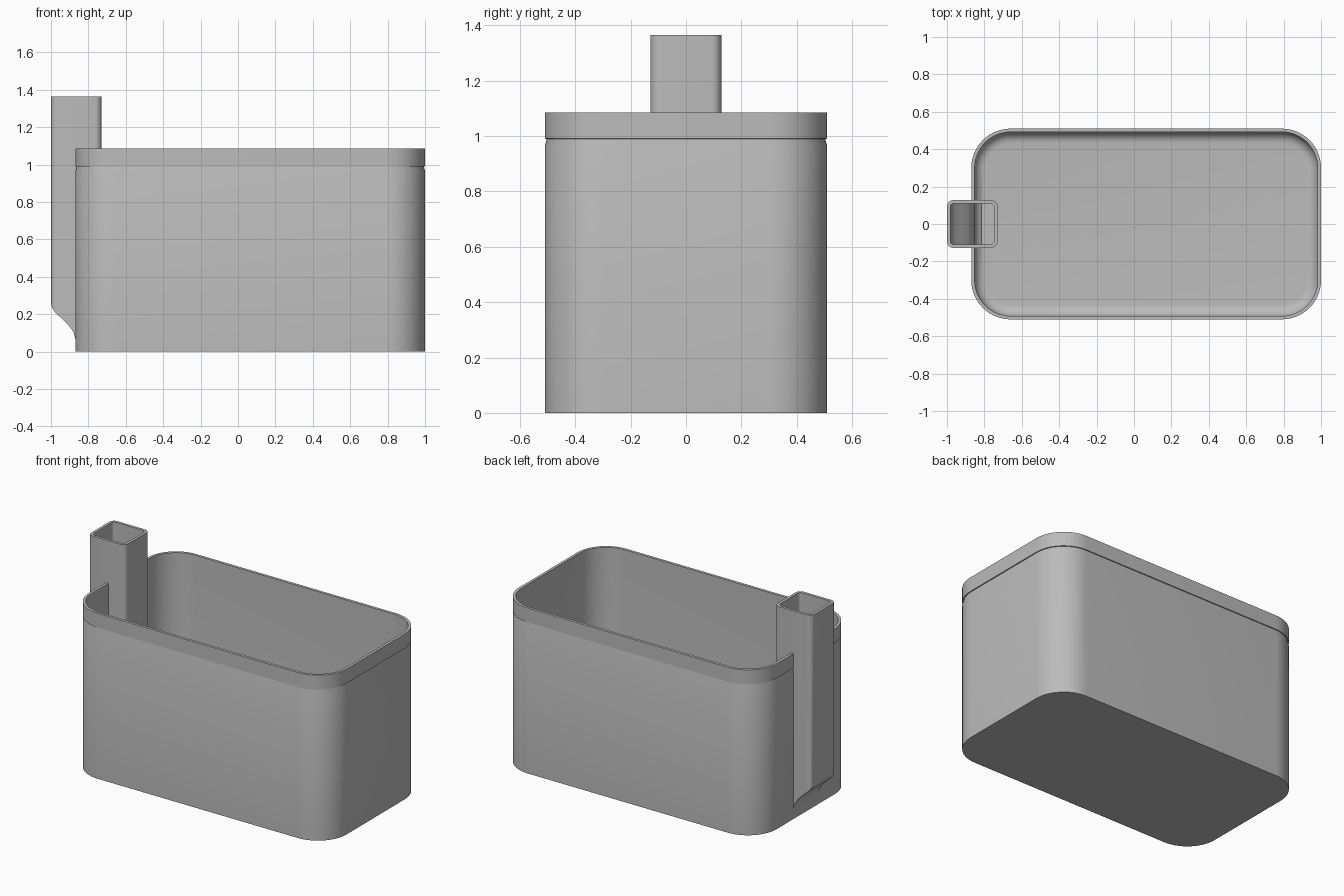
import bpy, bmesh, math

if "Cube" in bpy.data.objects:
    bpy.data.objects.remove(bpy.data.objects["Cube"])

grey = bpy.data.materials.new("plain grey")
grey.diffuse_color = (0.5, 0.5, 0.5, 1)
grey.use_nodes = True
grey.node_tree.nodes["Principled BSDF"].inputs["Base Color"].default_value = grey.diffuse_color


def rounded_rect(x0, x1, y0, y1, r, n=14):
    """Counter-clockwise outline of a rectangle with round corners."""
    pts = []
    corners = [(x1 - r, y1 - r), (x0 + r, y1 - r), (x0 + r, y0 + r), (x1 - r, y0 + r)]
    for k, (cx, cy) in enumerate(corners):
        for i in range(n + 1):
            a = math.pi / 2 * (k + i / n)
            pts.append((cx + r * math.cos(a), cy + r * math.sin(a)))
    return pts


def loft(name, rings):
    """Closed solid through equal-length rings of 3D points."""
    bm = bmesh.new()
    rows = [[bm.verts.new(p) for p in ring] for ring in rings]
    n = len(rows[0])
    for a, b in zip(rows, rows[1:]):
        for i in range(n):
            j = (i + 1) % n
            bm.faces.new((a[i], a[j], b[j], b[i]))
    bm.faces.new(rows[0][::-1])
    bm.faces.new(rows[-1])
    bmesh.ops.recalc_face_normals(bm, faces=bm.faces)
    me = bpy.data.meshes.new(name)
    bm.to_mesh(me)
    bm.free()
    ob = bpy.data.objects.new(name, me)
    me.materials.append(grey)
    bpy.context.collection.objects.link(ob)
    return ob


def combine(ob, other, operation):
    """Apply a boolean and discard the helper."""
    mod = ob.modifiers.new(operation.lower(), 'BOOLEAN')
    mod.object, mod.operation, mod.solver = other, operation, 'EXACT'
    bpy.context.view_layer.update()
    dg = bpy.context.evaluated_depsgraph_get()
    me = bpy.data.meshes.new_from_object(ob.evaluated_get(dg))
    ob.modifiers.clear()
    ob.data = me
    bpy.data.objects.remove(other)


def tub_ring(inset, z):
    return [(x, y, z) for x, y in rounded_rect(
        -0.87 + inset, 1 - inset, -0.51 + inset, 0.51 - inset, 0.21 - inset)]


def chute_solid(name, profile, x0, x1, half, r):
    """Side profile pushed across y, trimmed to a rounded square column."""
    ob = loft(name, [[(x, y, z) for x, z in profile] for y in (-0.3, 0.3)])
    outline = rounded_rect(x0, x1, -half, half, r, 6)
    column = loft("column", [[(x, y, z) for x, y in outline] for z in (-0.5, 2)])
    combine(ob, column, 'INTERSECT')
    return ob


# Tub body with a shallow groove below the rim band
tub = loft("tub", [tub_ring(i, z) for i, z in (
    (0, 0), (0, 0.965), (0.006, 0.985), (0.006, 0.99), (0, 0.991), (0, 1.085))])

# Hollow inside, rounded where the walls meet the floor
WALL, FLOOR, FILLET = 0.018, 0.02, 0.06
hollow = []
for i in range(9):
    a = math.pi / 2 * i / 8
    hollow.append(tub_ring(WALL + FILLET * (1 - math.sin(a)),
                           FLOOR + FILLET * (1 - math.cos(a))))
hollow.append(tub_ring(WALL, 1.3))
combine(tub, loft("hollow", hollow), 'DIFFERENCE')

# Filling chute: curved foot outside, open at the bottom inside the tub
slope = [(-1, 0.26), (-0.994, 0.235), (-0.978, 0.21), (-0.94, 0.175),
         (-0.905, 0.14), (-0.88, 0.105), (-0.87, 0.07)]
outer = [(-1.1, 1.365), (-1.1, 0.26)] + slope + [
    (-0.858, 0.07), (-0.858, 0.12), (-0.6, 0.12), (-0.6, 1.365)]
chute = chute_solid("chute", outer, -1, -0.73, 0.128, 0.035)
combine(tub, chute, 'UNION')

# Passage down the chute, through the tub wall to the floor
passage = [(-1.1, 1.6), (-1.1, 0.28)] + [(x + 0.018, z + 0.02) for x, z in slope] + [
    (-0.84, 0.06), (-0.815, 0.021), (-0.6, 0.021), (-0.6, 1.6)]
bore = chute_solid("bore", passage, -0.982, -0.748, 0.11, 0.02)
combine(tub, bore, 'DIFFERENCE')

# Smooth curves, crisp edges
tub.name = "watering_tub"
bpy.context.view_layer.objects.active = tub
tub.select_set(True)
bpy.ops.object.shade_smooth_by_angle(angle=math.radians(30))
